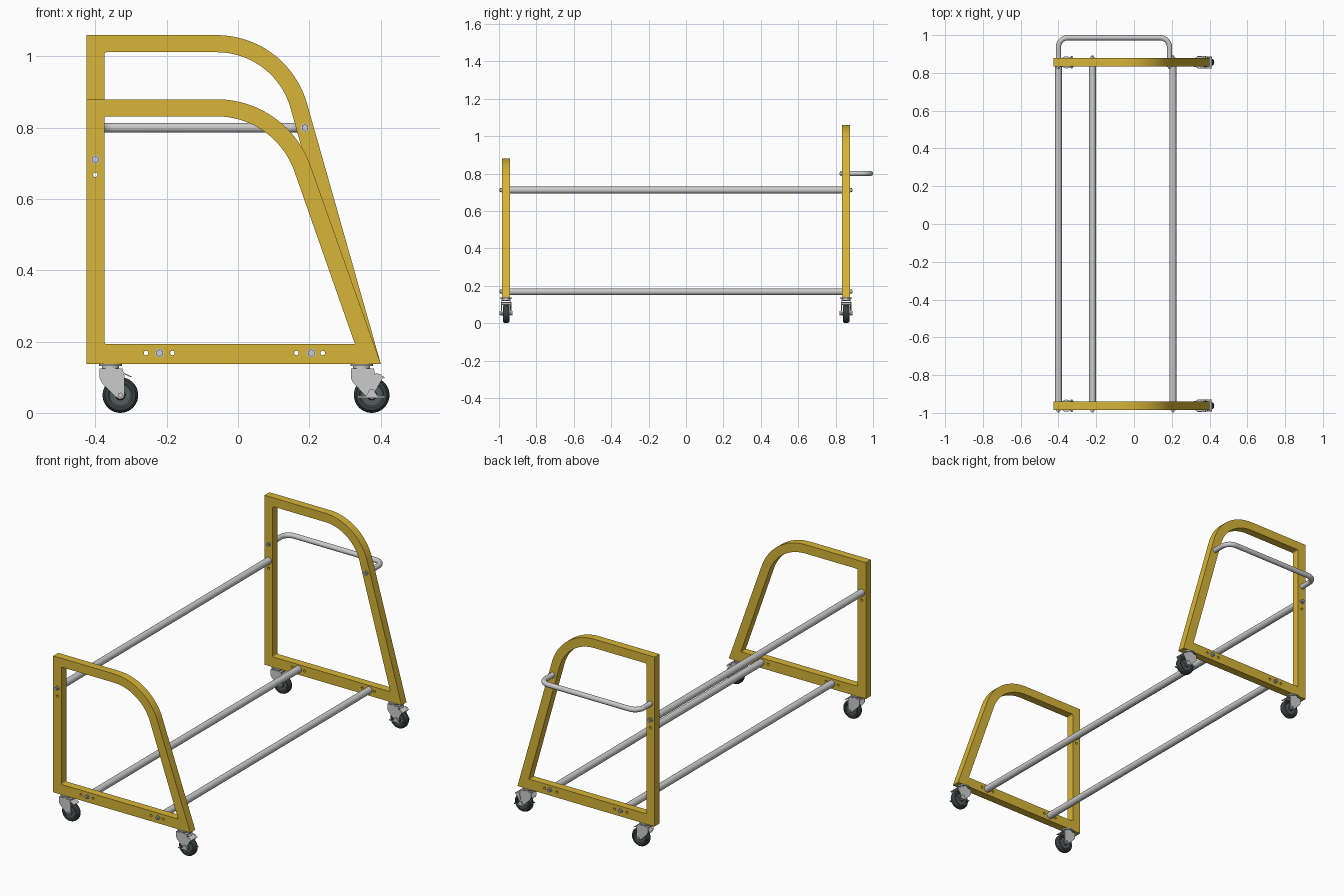
import bpy, bmesh
from math import sin, cos, atan, radians, pi
from mathutils import Vector, Matrix

if "Cube" in bpy.data.objects:
    bpy.data.objects.remove(bpy.data.objects["Cube"])


def material(name, rgb):
    m = bpy.data.materials.new(name)
    m.diffuse_color = (*rgb, 1)
    m.use_nodes = True
    m.node_tree.nodes["Principled BSDF"].inputs["Base Color"].default_value = m.diffuse_color
    return m


YELLOW = material("yellow_paint", (0.68, 0.46, 0.04))
RUBBER = material("dark_rubber", (0.04, 0.05, 0.05))
HUB = material("hub_grey", (0.09, 0.11, 0.11))


def finish(name, mesh, mat=None):
    ob = bpy.data.objects.new(name, mesh)
    bpy.context.collection.objects.link(ob)
    if mat:
        mesh.materials.clear()
        mesh.materials.append(mat)
    bpy.ops.object.select_all(action='DESELECT')
    ob.select_set(True)
    bpy.context.view_layer.objects.active = ob
    bpy.ops.object.shade_smooth_by_angle(angle=radians(30))
    return ob


def from_bm(name, bm, mat=None):
    mesh = bpy.data.meshes.new(name)
    bm.to_mesh(mesh)
    bm.free()
    return finish(name, mesh, mat)


def from_curve(name, cu, mat=None, matrix=None):
    tmp = bpy.data.objects.new(name, cu)
    bpy.context.collection.objects.link(tmp)
    dg = bpy.context.evaluated_depsgraph_get()
    mesh = bpy.data.meshes.new_from_object(tmp.evaluated_get(dg))
    bpy.data.objects.remove(tmp)
    bm = bmesh.new()
    bm.from_mesh(mesh)
    bmesh.ops.remove_doubles(bm, verts=bm.verts, dist=1e-5)
    if matrix:
        bm.transform(matrix)
    bmesh.ops.recalc_face_normals(bm, faces=bm.faces)
    bm.to_mesh(mesh)
    bm.free()
    return finish(name, mesh, mat)


def add_spline(cu, pts, cyclic=True):
    s = cu.splines.new('POLY')
    s.points.add(len(pts) - 1)
    for p, co in zip(s.points, pts):
        p.co = (*co, 0, 1) if len(co) == 2 else (*co, 1)
    s.use_cyclic_u = cyclic


def plate(name, loops, y, half, mat=None):
    """Flat x-z outline (with holes) given thickness along y."""
    cu = bpy.data.curves.new(name, 'CURVE')
    cu.dimensions, cu.fill_mode, cu.extrude = '2D', 'BOTH', half
    for loop in loops:
        add_spline(cu, loop)
    return from_curve(name, cu, mat, Matrix.Translation((0, y, 0)) @ Matrix.Rotation(pi / 2, 4, 'X'))


def arc(cx, cz, r, a0, a1, n):
    return [(cx + r * cos(a0 + (a1 - a0) * i / n), cz + r * sin(a0 + (a1 - a0) * i / n)) for i in range(n + 1)]


def circle(x, z, r, n=16):
    return arc(x, z, r, 0, 2 * pi, n)[:-1]


def rod(name, a, b, r, n=24, mat=None):
    a, b = Vector(a), Vector(b)
    d = b - a
    bm = bmesh.new()
    bmesh.ops.create_cone(bm, cap_ends=True, segments=n, radius1=r, radius2=r, depth=d.length)
    bm.transform(Matrix.Translation((a + b) / 2) @ d.to_track_quat('Z', 'Y').to_matrix().to_4x4())
    return from_bm(name, bm, mat)


def lathe(name, profile, centre, mat=None):
    """Closed (radius, y) profile spun round the y axis."""
    bm = bmesh.new()
    vs = [bm.verts.new((r, y, 0)) for r, y in profile]
    es = [bm.edges.new((vs[i], vs[(i + 1) % len(vs)])) for i in range(len(vs))]
    bmesh.ops.spin(bm, geom=vs + es, cent=(0, 0, 0), axis=(0, 1, 0), angle=2 * pi, steps=40)
    bmesh.ops.remove_doubles(bm, verts=bm.verts, dist=1e-5)
    bmesh.ops.recalc_face_normals(bm, faces=bm.faces)
    bm.transform(Matrix.Translation(centre))
    return from_bm(name, bm, mat)


def box(name, centre, size, tilt=0):
    bm = bmesh.new()
    bmesh.ops.create_cube(bm, size=1)
    bm.transform(Matrix.Translation(centre) @ Matrix.Rotation(tilt, 4, 'Y') @ Matrix.Diagonal((*size, 1)))
    return from_bm(name, bm)


LEFT, BASE, BEND = -0.425, 0.1375, -0.06
HALF = 0.0215
Y_FRONT, Y_BACK = -0.962, 0.856
TUBES = [("lower_left", -0.22, 0.168), ("lower_right", 0.206, 0.168), ("upper", -0.40, 0.711)]
HOLES = [(-0.258, 0.168), (-0.184, 0.168), (0.164, 0.168), (0.238, 0.168), (-0.40, 0.668)]


# End frames: straight post, curved shoulder, sloping side
def end_frame(name, y, top, slope):
    a = atan(slope)
    c = 0.40 * cos(a) + 0.14 * sin(a)
    r = (c - BEND * cos(a) - top * sin(a)) / (1 - sin(a))
    cz, f = top - r, 0.006
    zi, xi, ri, ti = 0.193, -0.375, r - 0.048, top - 0.048
    outer = [(LEFT, BASE), ((c - BASE * sin(a)) / cos(a), BASE)]
    outer += arc(BEND, cz, r, a, pi / 2, 20) + [(LEFT, top)]
    inner = arc(xi + f, zi + f, f, pi, 1.5 * pi, 5)
    inner += [((c - 0.050 - zi * sin(a)) / cos(a), zi)]
    inner += arc(BEND, cz, ri, a, pi / 2, 20)
    inner += arc(xi + f, ti - f, f, pi / 2, pi, 5)
    plate(name, [outer, inner] + [circle(x, z, 0.0065) for x, z in HOLES], y, HALF, YELLOW)


end_frame("front_end_frame", Y_FRONT, 0.88, 0.355)
end_frame("back_end_frame", Y_BACK, 1.06, 0.2835)


# Bolt with washer, pointing along y
def bolt(name, x, y, z, s):
    rod(name + "_washer", (x, y, z), (x, y + s * 0.003, z), 0.0125)
    rod(name + "_head", (x, y + s * 0.003, z), (x, y + s * 0.010, z), 0.0105, 6)
    rod(name + "_tip", (x, y + s * 0.010, z), (x, y + s * 0.014, z), 0.006, 12)


# Long cross tubes
for n, x, z in TUBES:
    rod(n + "_tube", (x, Y_FRONT + HALF, z), (x, Y_BACK - HALF, z), 0.0182, 32)
    bolt(n + "_front_bolt", x, Y_FRONT - HALF, z, -1)
    bolt(n + "_back_bolt", x, Y_BACK + HALF, z, 1)

# Push handle
HX0, HX1, HZ, HR, BR = -0.40, 0.188, 0.80, 0.0138, 0.05
HY = 1.0 - HR
path = [(HX0, Y_BACK + HALF)]
path += arc(HX0 + BR, HY - BR, BR, pi, pi / 2, 10)
path += arc(HX1 - BR, HY - BR, BR, pi / 2, 0, 10)
path += [(HX1, Y_BACK + HALF)]
cu = bpy.data.curves.new("push_handle", 'CURVE')
cu.dimensions, cu.bevel_depth, cu.bevel_resolution, cu.use_fill_caps = '3D', HR, 6, True
add_spline(cu, [(x, y, HZ) for x, y in path], False)
from_curve("push_handle", cu)
for n, x in (("left", HX0), ("right", HX1)):
    bolt("handle_%s_bolt" % n, x, Y_BACK - HALF, HZ, -1)


# Swivel casters, wheel trailing towards +x
def caster(name, x, y, brake):
    z = 0.05
    px = x - 0.028
    rod(name + "_top_plate", (px, y, 0.131), (px, y, BASE), 0.032, 32)
    rod(name + "_swivel", (px, y, 0.121), (px, y, 0.131), 0.024, 32)
    box(name + "_fork_bridge", (x - 0.026, y, 0.121), (0.064, 0.046, 0.006))
    side = [(x - 0.058, 0.124), (x - 0.058, 0.096), (x - 0.052, 0.084), (x - 0.016, 0.047)]
    side += arc(x, z, 0.011, 1.25 * pi, 2 * pi, 8) + [(x + 0.011, 0.105), (x + 0.006, 0.124)]
    for s in (-1, 1):
        plate(name + "_fork_side", [side], y + s * 0.0225, 0.0015)
        rod(name + "_axle_nut", (x, y + s * 0.024, z), (x, y + s * 0.031, z), 0.0075, 6)
    rod(name + "_axle", (x, y - 0.034, z), (x, y + 0.034, z), 0.004, 12)
    w = 0.017
    lathe(name + "_tyre", [(0.034, -w), (0.043, -w), (0.047, -0.013), (0.0495, -0.007), (0.05, 0),
                           (0.0495, 0.007), (0.047, 0.013), (0.043, w), (0.034, w)], (x, y, z), RUBBER)
    lathe(name + "_hub", [(0.004, -0.019), (0.012, -0.019), (0.014, -0.012), (0.030, -0.012), (0.035, -0.016),
                          (0.035, 0.016), (0.030, 0.012), (0.014, 0.012), (0.012, 0.019), (0.004, 0.019)],
          (x, y, z), HUB)
    if brake:
        lever = [(x - 0.04, 0.042), (x + 0.038, 0.042), (x + 0.038, 0.047), (x + 0.016, 0.048),
                 (x + 0.005, 0.066), (x - 0.005, 0.066), (x - 0.016, 0.048), (x - 0.04, 0.047)]
        arm = [(x + 0.003, 0.073), (x + 0.012, 0.064), (x + 0.031, 0.097), (x + 0.026, 0.108), (x + 0.012, 0.112)]
        for s in (-1, 1):
            plate(name + "_brake_lever", [lever], y + s * 0.032, 0.002)
            plate(name + "_brake_arm", [arm], y + s * 0.0262, 0.0015)
        box(name + "_brake_pedal", (x + 0.024, y, 0.104), (0.026, 0.055, 0.004), radians(25))
    else:
        box(name + "_fork_tab", (x + 0.018, y, 0.107), (0.028, 0.044, 0.003), radians(25))


for n, y in (("front", Y_FRONT), ("back", Y_BACK)):
    caster(n + "_left_caster", -0.33, y, False)
    caster(n + "_right_caster", 0.375, y, True)
